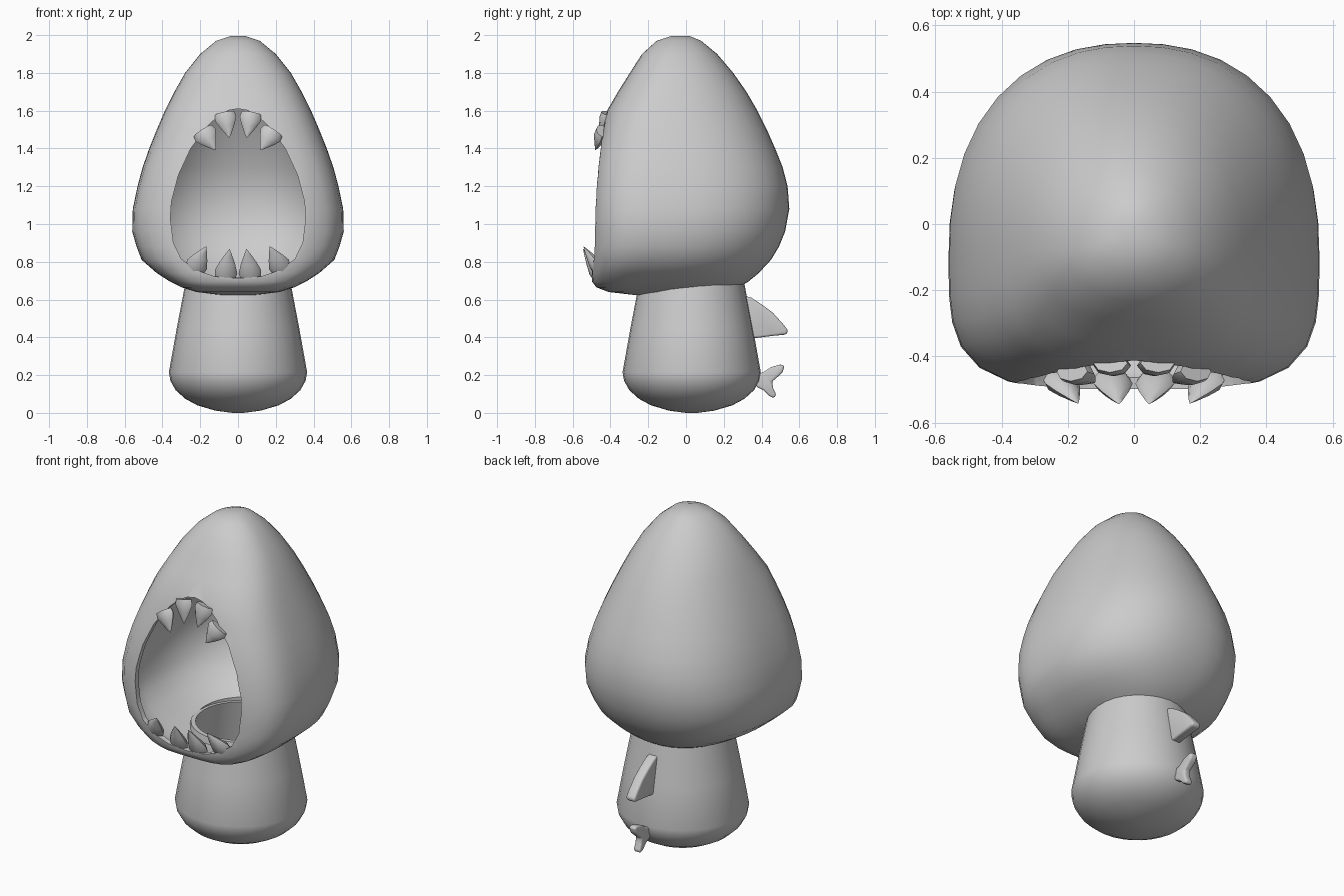
import bpy, bmesh, math
from mathutils import Vector

if "Cube" in bpy.data.objects:
    bpy.data.objects.remove(bpy.data.objects["Cube"])


def make_object(name, bm):
    bmesh.ops.recalc_face_normals(bm, faces=bm.faces)
    mesh = bpy.data.meshes.new(name)
    bm.to_mesh(mesh)
    bm.free()
    ob = bpy.data.objects.new(name, mesh)
    bpy.context.collection.objects.link(ob)
    return ob


def activate(ob):
    bpy.ops.object.select_all(action='DESELECT')
    ob.select_set(True)
    bpy.context.view_layer.objects.active = ob


def smooth(ob, angle=40):
    activate(ob)
    for m in list(ob.modifiers):
        bpy.ops.object.modifier_apply(modifier=m.name)
    bpy.ops.object.shade_smooth_by_angle(angle=math.radians(angle))


def loft(name, rings, segs, split, power):
    """Stacked rings (z, half width, front y, back y), capped at both ends."""
    bm = bmesh.new()
    loops = []
    for z, w, yf, yb in rings:
        yc = yf + (yb - yf) * split
        nf, nb = power(z)
        loop = []
        for i in range(segs):
            a = 2 * math.pi * i / segs + math.pi / 2
            c, s = math.cos(a), math.sin(a)
            n, d = (nb, yb - yc) if s > 0 else (nf, yc - yf)
            r = (abs(c) ** n + abs(s) ** n) ** (-1 / n)
            loop.append(bm.verts.new((w * r * c, yc + d * r * s, z)))
        loops.append(loop)
    for a, b in zip(loops, loops[1:]):
        for i in range(segs):
            j = (i + 1) % segs
            bm.faces.new((a[i], a[j], b[j], b[i]))
    bm.faces.new(loops[0])
    bm.faces.new(loops[-1])
    return make_object(name, bm)


def prism(name, points, offset):
    """Closed outline extruded along a vector."""
    bm = bmesh.new()
    face = bm.faces.new([bm.verts.new(p) for p in points])
    new = bmesh.ops.extrude_face_region(bm, geom=[face])['geom']
    bmesh.ops.translate(bm, vec=offset,
                        verts=[v for v in new if isinstance(v, bmesh.types.BMVert)])
    return make_object(name, bm)


# Hood shell
def hood_power(z):
    t = min(max((1.95 - z) / 0.8, 0), 1)
    return 2 + 1.8 * t, 2 + 0.3 * t


hood_rings = [
    (0.625, 0.10, -0.28, 0.05), (0.64, 0.22, -0.41, 0.18), (0.665, 0.30, -0.475, 0.28),
    (0.695, 0.36, -0.497, 0.33), (0.74, 0.43, -0.502, 0.385), (0.81, 0.51, -0.503, 0.45),
    (0.88, 0.537, -0.503, 0.492), (0.96, 0.56, -0.503, 0.525), (1.08, 0.557, -0.502, 0.547),
    (1.2, 0.532, -0.495, 0.538), (1.3, 0.505, -0.485, 0.512), (1.4, 0.47, -0.468, 0.472),
    (1.5, 0.43, -0.445, 0.428), (1.6, 0.387, -0.418, 0.378), (1.7, 0.337, -0.36, 0.32),
    (1.8, 0.28, -0.297, 0.25), (1.9, 0.2, -0.233, 0.165), (1.97, 0.115, -0.155, 0.08),
    (1.995, 0.04, -0.08, 0.02)]
hood = loft("hood", hood_rings, 40, 0.4, hood_power)
inner_rings = [(1.25 + (z - 1.25) * 0.96, w * 0.94, yf + 0.03, yb - 0.03)
               for z, w, yf, yb in hood_rings[:-1]]
hollow = loft("hood_hollow_cutter", inner_rings, 40, 0.4, hood_power)

# Face opening
half = [(0.0, 1.61), (0.05, 1.602), (0.10, 1.575), (0.16, 1.52), (0.25, 1.4), (0.315, 1.26),
        (0.352, 1.12), (0.358, 1.03), (0.342, 0.9), (0.30, 0.815), (0.22, 0.755),
        (0.12, 0.722), (0.0, 0.712)]
outline = half + [(-x, z) for x, z in reversed(half[1:-1])]
opening = prism("opening_cutter", [(x, -1, z) for x, z in outline], (0, 0.75, 0))

# Neck hole in the hood floor
bm = bmesh.new()
bmesh.ops.create_cone(bm, cap_ends=True, segments=40, radius1=0.27, radius2=0.27, depth=0.4)
bmesh.ops.translate(bm, vec=(0, 0.03, 0.6), verts=bm.verts)
neck = make_object("neck_cutter", bm)

for cutter in (hollow, opening, neck):
    cutter.hide_render = True
    mod = hood.modifiers.new("cut", 'BOOLEAN')
    mod.operation = 'DIFFERENCE'
    mod.solver = 'EXACT'
    mod.object = cutter
smooth(hood, 40)
for cutter in (hollow, opening, neck):
    bpy.data.objects.remove(cutter)

# Body: open cup, outside then inside
body_profile = [(0.0, 0.03), (0.012, 0.12), (0.04, 0.215), (0.075, 0.28), (0.12, 0.33),
                (0.17, 0.358), (0.215, 0.366), (0.45, 0.324), (0.69, 0.278),
                (0.69, 0.252), (0.45, 0.296), (0.215, 0.335), (0.12, 0.30),
                (0.06, 0.2), (0.035, 0.03)]
body = loft("body", [(z, r, 0.03 - r, 0.03 + r) for z, r in body_profile],
            32, 0.5, lambda z: (2, 2))
smooth(body)


# Teeth: flattened cones around the opening
def tooth(name, base, tip, radius):
    base, tip = Vector(base), Vector(tip)
    axis = (tip - base).normalized()
    side = axis.cross(Vector((0, 1, 0))).normalized()
    deep = axis.cross(side)
    bm = bmesh.new()
    rings = []
    for t, r in ((-0.15, 0.9), (0.1, 1.0), (0.45, 0.68), (0.8, 0.27)):
        rings.append([bm.verts.new(base.lerp(tip, t) + radius * r * (
            side * math.cos(k * math.pi / 4) + deep * 0.55 * math.sin(k * math.pi / 4)))
            for k in range(8)])
    top = bm.verts.new(tip)
    bm.faces.new(rings[0])
    for k in range(8):
        j = (k + 1) % 8
        for a, b in zip(rings, rings[1:]):
            bm.faces.new((a[k], a[j], b[j], b[k]))
        bm.faces.new((rings[-1][k], rings[-1][j], top))
    smooth(make_object(name, bm), 50)


for s, label in ((1, "right"), (-1, "left")):
    tooth("upper_inner_tooth_" + label, (s * 0.068, -0.425, 1.57), (s * 0.045, -0.455, 1.455), 0.058)
    tooth("upper_outer_tooth_" + label, (s * 0.178, -0.45, 1.48), (s * 0.118, -0.48, 1.39), 0.062)
    tooth("lower_inner_tooth_" + label, (s * 0.065, -0.475, 0.735), (s * 0.045, -0.545, 0.868), 0.06)
    tooth("lower_outer_tooth_" + label, (s * 0.222, -0.475, 0.775), (s * 0.168, -0.543, 0.882), 0.058)


# Back fin and tail: rounded plates standing off the body
def fin(name, points, thick):
    ob = prism(name, [(-thick / 2, y, z) for y, z in points], (thick, 0, 0))
    mod = ob.modifiers.new("round", 'BEVEL')
    mod.width = thick * 0.4
    mod.segments = 3
    smooth(ob, 60)


fin("back_fin", [(0.31, 0.62), (0.345, 0.61), (0.40, 0.575), (0.46, 0.53), (0.51, 0.475),
                 (0.54, 0.437), (0.532, 0.415), (0.46, 0.408), (0.375, 0.397), (0.33, 0.397)], 0.06)
fin("tail", [(0.37, 0.205), (0.41, 0.215), (0.45, 0.242), (0.50, 0.257), (0.522, 0.25),
             (0.51, 0.212), (0.455, 0.165), (0.462, 0.13), (0.478, 0.095), (0.465, 0.078),
             (0.44, 0.09), (0.41, 0.12), (0.37, 0.14)], 0.045)
